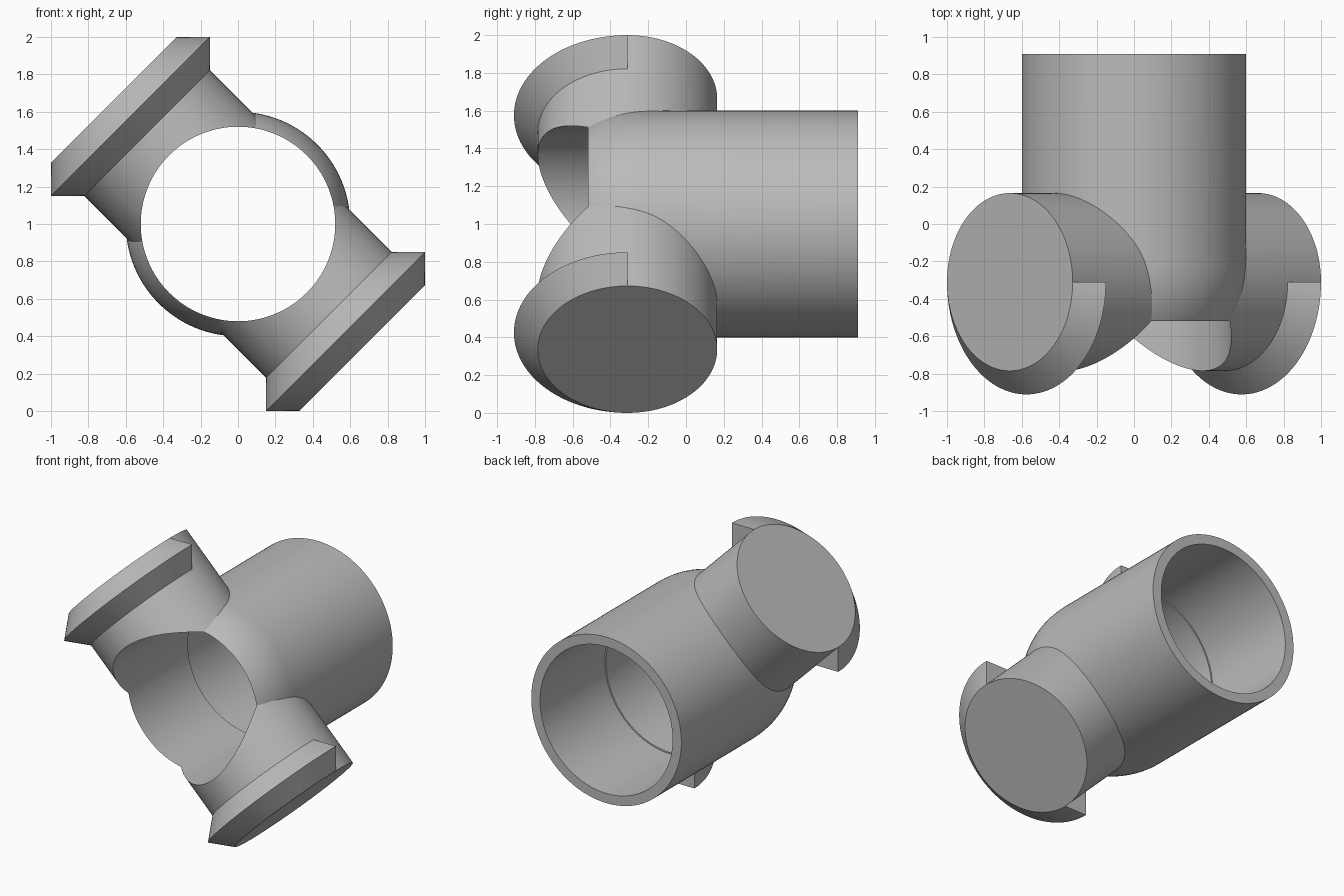
import bpy, bmesh
from math import pi, cos, sin, radians
from mathutils import Matrix, Vector

if "Cube" in bpy.data.objects:
    bpy.data.objects.remove(bpy.data.objects["Cube"])

grey = bpy.data.materials.new("plain_grey")
grey.use_nodes = True
colour = (0.5, 0.5, 0.5, 1)
grey.diffuse_color = colour
grey.node_tree.nodes["Principled BSDF"].inputs["Base Color"].default_value = colour

SEGS = 128
ARM_Y = -0.31
ARM_R, ARM_END = 0.475, 0.939
RIDGE = 0.126


def lathe(name, profile, matrix, half=False):
    """Turn (radius, height) points about local Z; half makes a capped half ring."""
    bm = bmesh.new()
    steps = SEGS // 2 + 1 if half else SEGS
    rings = []
    for i in range(steps):
        a = 2 * pi * i / SEGS + (pi if half else 0)
        rings.append([bm.verts.new(matrix @ Vector((r * cos(a), r * sin(a), h)))
                      for r, h in profile])
    n = len(profile)
    for i in range(steps - 1 if half else steps):
        a, b = rings[i], rings[(i + 1) % steps]
        for j in range(n if half else n - 1):
            k = (j + 1) % n
            bm.faces.new((a[j], b[j], b[k], a[k]))
    if half:
        caps = [rings[0], rings[-1]]
    else:
        caps = [[ring[0] for ring in rings], [ring[-1] for ring in rings]]
    for cap in caps:
        bm.faces.new(cap)
    bmesh.ops.recalc_face_normals(bm, faces=bm.faces)
    mesh = bpy.data.meshes.new(name)
    bm.to_mesh(mesh)
    bm.free()
    mesh.materials.append(grey)
    ob = bpy.data.objects.new(name, mesh)
    bpy.context.collection.objects.link(ob)
    return ob


def select(ob):
    bpy.ops.object.select_all(action='DESELECT')
    ob.select_set(True)
    bpy.context.view_layer.objects.active = ob


def combine(ob, other, operation):
    select(ob)
    mod = ob.modifiers.new(operation, 'BOOLEAN')
    mod.operation, mod.solver, mod.object = operation, 'EXACT', other
    bpy.ops.object.modifier_apply(modifier=mod.name)
    bpy.data.objects.remove(other)


def smooth(ob):
    select(ob)
    bpy.ops.object.shade_smooth_by_angle(angle=radians(25))


# Main tube with a rounded front end
along_y = Matrix.Translation((0, 0, 1)) @ Matrix.Rotation(-pi / 2, 4, 'X')
dome = [(0.6 * cos(radians(t)), -0.22 - 0.6 * sin(radians(t))) for t in range(72, -1, -4)]
tube = lathe("pipe_body", dome + [(0.6, 0.91)], along_y)


# Cross rod forming both side arms
def arm_matrix(angle):
    return Matrix.Translation((0, ARM_Y, 1)) @ Matrix.Rotation(radians(angle), 4, 'Y')


rod = lathe("side_arms", [(ARM_R, -ARM_END), (ARM_R, ARM_END)], arm_matrix(-45))
combine(tube, rod, 'UNION')

# Stepped bore through the whole body
bore = lathe("bore_cutter", [(0.52, -1.3), (0.52, 0.17), (0.53, 0.17), (0.53, 1.3)], along_y)
combine(tube, bore, 'DIFFERENCE')
smooth(tube)

# Half flanges with a bevelled ridge on the front of each arm end
ridge = [(ARM_R, ARM_END), (ARM_R + RIDGE, ARM_END - RIDGE), (ARM_R, ARM_END - 2 * RIDGE)]
for name, angle in (("upper_flange", -45), ("lower_flange", 135)):
    smooth(lathe(name, ridge, arm_matrix(angle), half=True))
